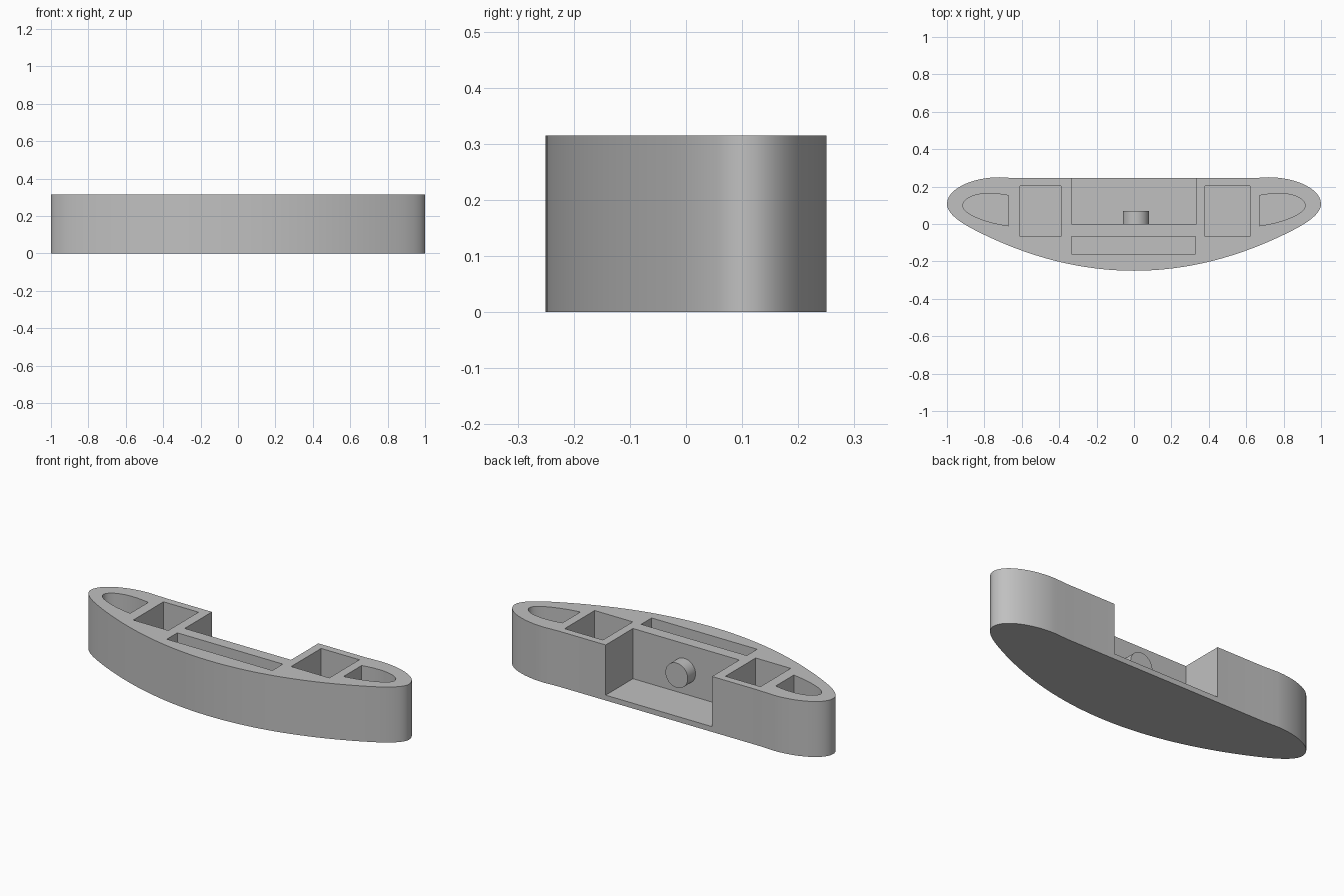
import bpy
import bmesh
import math
from mathutils import Vector
from mathutils.geometry import interpolate_bezier

HEIGHT = 0.315
FLOOR = 0.03
CUT_TOP = 0.5

if "Cube" in bpy.data.objects:
    bpy.data.objects.remove(bpy.data.objects["Cube"])

grey = bpy.data.materials.new("plain_grey")
grey.use_nodes = True
grey.diffuse_color = (0.53, 0.53, 0.53, 1)
grey.node_tree.nodes["Principled BSDF"].inputs["Base Color"].default_value = grey.diffuse_color


def bezier(a, b, c, d, count=14):
    """Points along a cubic curve, without the last one."""
    pts = interpolate_bezier(*[Vector((*p, 0)) for p in (a, b, c, d)], count)
    return [(p.x, p.y) for p in pts[:-1]]


def prism(name, outline, bottom, top):
    """Extrude a flat outline upwards."""
    bm = bmesh.new()
    face = bm.faces.new([bm.verts.new((x, y, bottom)) for x, y in outline])
    moved = bmesh.ops.extrude_face_region(bm, geom=[face])["geom"]
    verts = [v for v in moved if isinstance(v, bmesh.types.BMVert)]
    bmesh.ops.translate(bm, verts=verts, vec=(0, 0, top - bottom))
    bmesh.ops.recalc_face_normals(bm, faces=bm.faces)
    mesh = bpy.data.meshes.new(name)
    bm.to_mesh(mesh)
    bm.free()
    obj = bpy.data.objects.new(name, mesh)
    bpy.context.collection.objects.link(obj)
    mesh.materials.append(grey)
    return obj


def box(x0, x1, y0, y1):
    return [(x0, y0), (x1, y0), (x1, y1), (x0, y1)]


def activate(obj):
    bpy.ops.object.select_all(action="DESELECT")
    obj.select_set(True)
    bpy.context.view_layer.objects.active = obj


# Curved body: bowed front, rounded tips, straight back
half = [(0.85 * i / 20, -0.25 + 0.3 * (0.85 * i / 20) ** 2) for i in range(20)]
half += bezier((0.85, -0.033), (0.94, 0.013), (1, 0.06), (1, 0.107))
half += bezier((1, 0.107), (1, 0.19), (0.86, 0.25), (0.72, 0.25))
half += [(0.72, 0.25), (0.63, 0.245)]
outline = half + [(-x, y) for x, y in reversed(half[1:])]
body = prism("curved_body", outline, 0, HEIGHT)

# Teardrop pocket near each tip
tear = [(0.67, -0.01)]
tear += bezier((0.67, -0.01), (0.78, 0.005), (0.915, 0.05), (0.915, 0.098))[1:]
tear += bezier((0.915, 0.098), (0.915, 0.14), (0.83, 0.185), (0.67, 0.152))
tear += [(0.67, 0.152)]

pockets = {
    "rear_notch": box(-0.335, 0.333, 0, 0.4),
    "front_slot": box(-0.335, 0.328, -0.16, -0.066),
    "left_square_pocket": box(0.38, 0.62, -0.066, 0.203),
    "right_square_pocket": box(-0.61, -0.39, -0.068, 0.203),
    "left_tip_pocket": tear,
    "right_tip_pocket": [(-x, y) for x, y in tear],
}
for name, shape in pockets.items():
    cutter = prism(name, shape, FLOOR, CUT_TOP)
    cutter.hide_render = True
    activate(body)
    cut = body.modifiers.new(name, "BOOLEAN")
    cut.operation = "DIFFERENCE"
    cut.solver = "EXACT"
    cut.object = cutter
    bpy.ops.object.modifier_apply(modifier=name)
    bpy.data.objects.remove(cutter)

# Round peg on the notch wall
bpy.ops.mesh.primitive_cylinder_add(vertices=48, radius=0.07, depth=0.08,
                                    location=(0.01, 0.03, 0.162),
                                    rotation=(math.pi / 2, 0, 0))
peg = bpy.context.object
peg.name = "round_peg"
peg.data.materials.append(grey)

for obj in (body, peg):
    activate(obj)
    bpy.ops.object.shade_smooth_by_angle(angle=math.radians(30))
